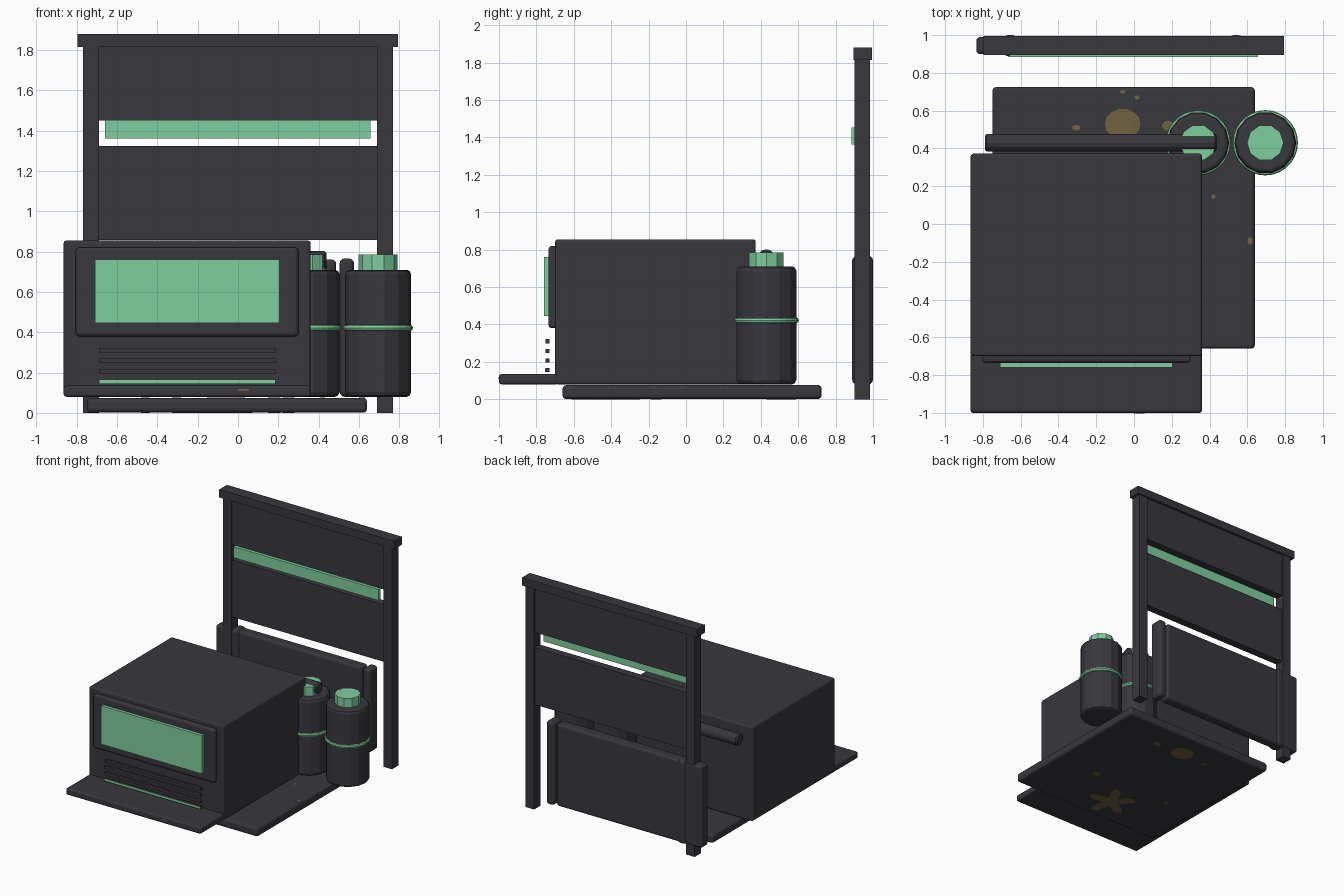
import bpy, bmesh, math
from mathutils import Matrix, Vector

if "Cube" in bpy.data.objects:
    bpy.data.objects.remove(bpy.data.objects["Cube"])


def material(name, color):
    m = bpy.data.materials.new(name)
    m.diffuse_color = (*color, 1)
    m.use_nodes = True
    m.node_tree.nodes["Principled BSDF"].inputs["Base Color"].default_value = m.diffuse_color
    return m


DARK = material("charcoal", (0.040, 0.038, 0.047))
GREEN = material("mint_green", (0.205, 0.62, 0.335))
BROWN = material("rust_brown", (0.162, 0.119, 0.051))


def finish(name, bm, mat):
    bmesh.ops.recalc_face_normals(bm, faces=bm.faces)
    me = bpy.data.meshes.new(name)
    bm.to_mesh(me)
    bm.free()
    me.materials.append(mat)
    ob = bpy.data.objects.new(name, me)
    bpy.context.collection.objects.link(ob)
    return ob


def box(name, x, y, z, mat=DARK, bevel=0.0):
    """Box from (min, max) pairs, optionally with rounded edges."""
    bm = bmesh.new()
    size = Vector((x[1] - x[0], y[1] - y[0], z[1] - z[0]))
    mid = Vector((sum(x) / 2, sum(y) / 2, sum(z) / 2))
    bmesh.ops.create_cube(bm, size=1, matrix=Matrix.Translation(mid) @ Matrix.Diagonal((*size, 1)))
    ob = finish(name, bm, mat)
    if bevel:
        mod = ob.modifiers.new("rounded_edges", "BEVEL")
        mod.width, mod.segments = bevel, 3
    return ob


def lathe(name, profile, sides, mat, matrix, closed=False):
    """Spin an (r, z) profile; open profiles get flat ends."""
    bm = bmesh.new()
    rings = [[bm.verts.new(matrix @ Vector((r * math.cos(a), r * math.sin(a), z)))
              for a in (2 * math.pi * i / sides for i in range(sides))] for r, z in profile]
    pairs = list(zip(rings, rings[1:])) + ([(rings[-1], rings[0])] if closed else [])
    for lo, hi in pairs:
        for i in range(sides):
            j = (i + 1) % sides
            bm.faces.new((lo[i], lo[j], hi[j], hi[i]))
    if not closed:
        bm.faces.new(rings[0])
        bm.faces.new(rings[-1])
    return finish(name, bm, mat)


def splat(name, x, y, z, r, squash=1.0, wobble=0.0, lobes=5):
    """Thin paint spot lying flat."""
    bm = bmesh.new()
    n = 40 if wobble else 14
    vs = []
    for i in range(n):
        a = 2 * math.pi * i / n
        k = r * (1 + wobble * math.cos(lobes * a + 0.6))
        vs.append(bm.verts.new((x + k * math.cos(a), y + k * squash * math.sin(a), z)))
    face = bm.faces.new(vs)
    top = bmesh.ops.extrude_face_region(bm, geom=[face])["geom"]
    bmesh.ops.translate(bm, vec=(0, 0, 0.002),
                        verts=[v for v in top if isinstance(v, bmesh.types.BMVert)])
    return finish(name, bm, BROWN)


# Base plate with stains on both sides
box("base_plate", (-0.75, 0.64), (-0.66, 0.725), (0.001, 0.075), bevel=0.02)
spots = [(-0.06, 0.53, 0.095, 0.85), (0.18, 0.52, 0.032, 0.8), (0.42, 0.145, 0.012, 1),
         (0.615, -0.09, 0.014, 1.4), (-0.06, 0.70, 0.015, 0.7), (0.015, 0.67, 0.014, 0.8),
         (-0.305, 0.51, 0.022, 0.7), (0.25, -0.14, 0.03, 1), (-0.46, -0.14, 0.022, 1)]
for x, y, r, s in spots:
    splat("stain_top", x, y, 0.0742, r, s)
    if r > 0.02:
        splat("stain_bottom", x, y - 0.02, 0.0, r, s)
splat("large_stain_bottom", -0.12, -0.42, 0.0, 0.13, 1.0, 0.5)

# Main cabinet, tray and front bezel
box("cabinet", (-0.865, 0.36), (-0.70, 0.372), (0.08, 0.855), bevel=0.014)
box("front_tray", (-0.865, 0.36), (-1.0, -0.68), (0.08, 0.135), bevel=0.014)
box("tray_stain", (0.0, 0.055), (-1.002, -0.995), (0.108, 0.118), BROWN)
box("screen_bezel", (-0.805, 0.30), (-0.735, -0.69), (0.38, 0.82), bevel=0.018)
box("screen", (-0.71, 0.205), (-0.76, -0.73), (0.445, 0.76), GREEN)

# Vent slats, the lowest with a lit strip
for i in range(4):
    z = 0.31 - 0.0515 * i
    box("vent_slat", (-0.69, 0.185), (-0.75, -0.73), (z - 0.011, z + 0.011))
box("light_strip", (-0.69, 0.185), (-0.753, -0.749), (0.147, 0.165), GREEN)

# Rail behind the cabinet
along_x = Matrix.Translation((0, 0.43, 0.755)) @ Matrix.Rotation(math.pi / 2, 4, 'Y')
lathe("rear_rail", [(0.036, -0.79), (0.047, -0.78), (0.047, 0.43), (0.036, 0.44)], 12, DARK, along_x)

# Two bottles with caps and bands
for x in (0.34, 0.695):
    at = Matrix.Translation((x, 0.43, 0))
    lathe("bottle", [(0.142, 0.08), (0.157, 0.087), (0.164, 0.104), (0.164, 0.686),
                     (0.157, 0.703), (0.142, 0.71)], 14, DARK, at)
    lathe("bottle_cap", [(0.097, 0.70), (0.097, 0.785)], 10, GREEN, at)
    band = [(0.16 + 0.013 * math.cos(t), 0.422 + 0.015 * math.sin(t))
            for t in (math.pi / 4 * k for k in range(8))]
    lathe("bottle_band", band, 28, GREEN, at, closed=True)

# Rear frame: posts, top beam, boards and light bar
for s in (-1, 1):
    box("frame_post", tuple(sorted((s * 0.69, s * 0.768))), (0.90, 0.985), (0, 1.82))
box("top_beam", (-0.797, 0.793), (0.895, 0.995), (1.815, 1.88))
box("upper_board", (-0.69, 0.69), (0.91, 0.975), (1.45, 1.815))
box("middle_board", (-0.69, 0.69), (0.91, 0.975), (0.857, 1.325))
box("light_bar", (-0.66, 0.657), (0.884, 0.912), (1.362, 1.452), GREEN)

# Lower rear panel with two upright straps
box("lower_panel", (-0.835, 0.487), (0.90, 0.99), (0.085, 0.76), bevel=0.02)
for x in (-0.655, 0.54):
    box("panel_strap", (x - 0.036, x + 0.036), (0.888, 1.0), (0.08, 0.766), bevel=0.025)
